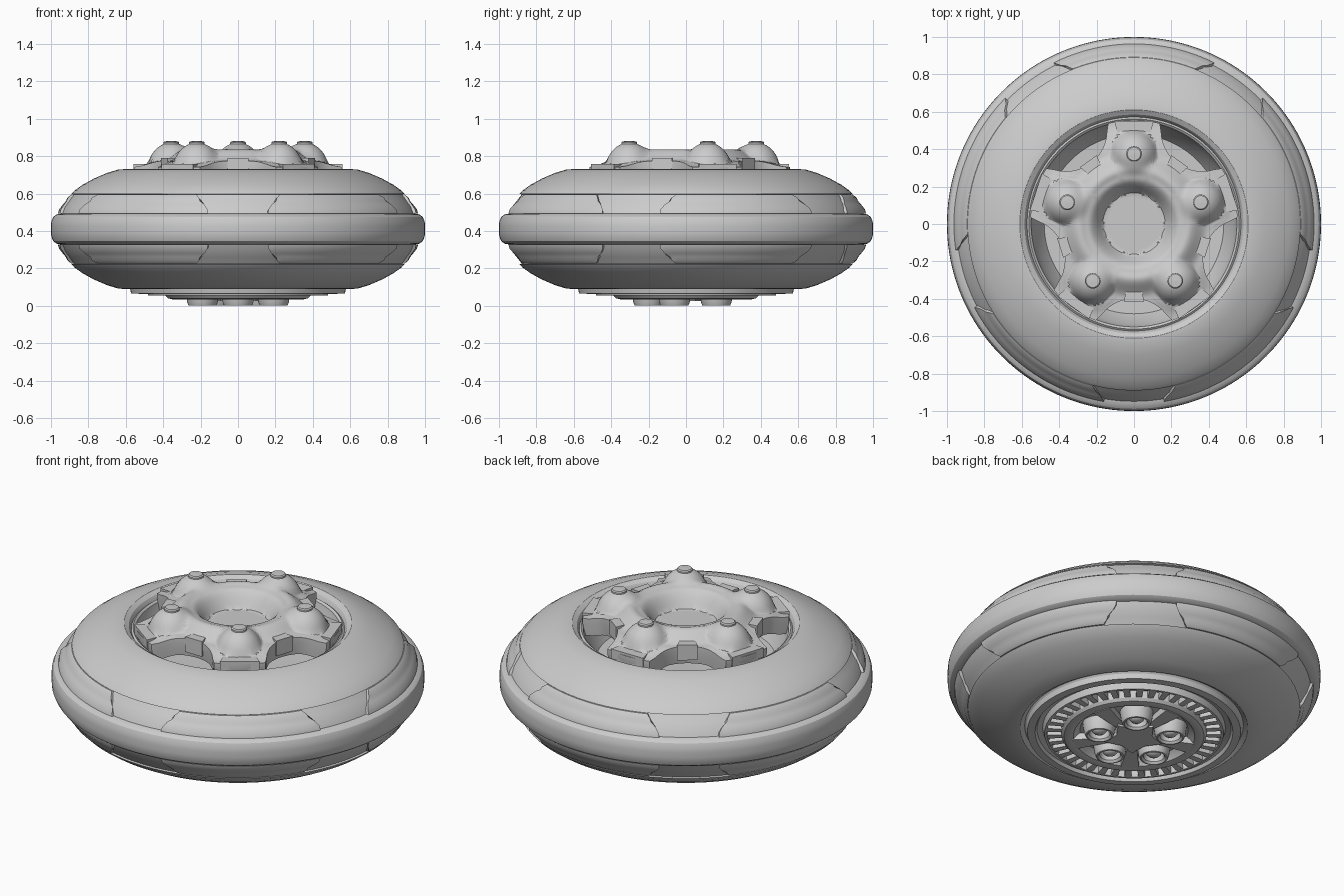
import bpy, bmesh, math
from math import sin, cos, pi, radians, sqrt, hypot, exp
from mathutils import Vector

if "Cube" in bpy.data.objects:
    bpy.data.objects.remove(bpy.data.objects["Cube"])

grey = bpy.data.materials.new("plain_grey")
grey.diffuse_color = (0.6, 0.6, 0.6, 1)
grey.use_nodes = True
grey.node_tree.nodes["Principled BSDF"].inputs["Base Color"].default_value = grey.diffuse_color
MID = 0.41  # mirror height of the tyre


def finish(name, bm):
    bmesh.ops.remove_doubles(bm, verts=bm.verts, dist=1e-5)
    bmesh.ops.recalc_face_normals(bm, faces=bm.faces)
    me = bpy.data.meshes.new(name)
    bm.to_mesh(me)
    bm.free()
    me.materials.append(grey)
    ob = bpy.data.objects.new(name, me)
    bpy.context.collection.objects.link(ob)
    bpy.ops.object.select_all(action='DESELECT')
    ob.select_set(True)
    bpy.context.view_layer.objects.active = ob
    bpy.ops.object.shade_smooth_by_angle(angle=radians(28))
    return ob


def skin(bm, rows, closed=False):
    """Join rows of points with quads."""
    vs = [[bm.verts.new(p) for p in row] for row in rows]
    n = len(vs[0])
    for a, b in zip(vs, vs[1:]):
        for i in range(n if closed else n - 1):
            j = (i + 1) % n
            bm.faces.new((a[i], a[j], b[j], b[i]))
    return vs


def polar(r, a, z):
    return Vector((r * cos(a), r * sin(a), z))


def lathe(bm, profile, n=120, at=(0, 0)):
    off = Vector((at[0], at[1], 0))
    skin(bm, [[off + polar(max(r, 1e-4), 2 * pi * i / n, z) for i in range(n)]
              for r, z in profile], True)


def interp(pts, x):
    for (x0, y0), (x1, y1) in zip(pts, pts[1:]):
        if x <= x1:
            t = (x - x0) / (x1 - x0)
            t = t * t * (3 - 2 * t)
            return y0 + (y1 - y0) * t
    return pts[-1][1]


# Tyre: half profile mirrored about the middle height
half = [(0.56, 0.64), (0.57, 0.69), (0.585, 0.715), (0.61, 0.73), (0.64, 0.728),
        (0.70, 0.71), (0.77, 0.68), (0.83, 0.647), (0.875, 0.615), (0.89, 0.598),
        (0.878, 0.595), (0.905, 0.56), (0.93, 0.53), (0.948, 0.492),
        (0.97, 0.488), (0.988, 0.475), (0.998, 0.45), (1.0, 0.425)]
bm = bmesh.new()
lathe(bm, half + [(r, 2 * MID - z) for r, z in reversed(half)], 160)
finish("tyre", bm)

# Long fluted tread blocks, five on each shoulder
block = [(0.86, 0.594, 14.5), (0.892, 0.594, 14.5), (0.912, 0.578, 13.2), (0.92, 0.56, 12.8),
         (0.937, 0.54, 11.0), (0.957, 0.515, 9.8), (0.963, 0.492, 9.6), (0.90, 0.492, 9.6)]
bm = bmesh.new()
for k in range(5):
    for flip in (False, True):
        rows = []
        for i in range(25):
            row = []
            for r, z, hw in block:
                a = -90 + 72 * k + hw + (72 - 2 * hw) * i / 24
                row.append(polar(r, radians(a), 2 * MID - z if flip else z))
            rows.append(row)
        vs = skin(bm, rows, True)
        bm.faces.new(vs[0])
        bm.faces.new(vs[-1])
finish("tread_blocks", bm)

# Upper hub cover: height field with five domes and five scalloped openings
bowl = [(0, 0.66), (0.10, 0.668), (0.25, 0.825), (0.29, 0.835), (0.40, 0.775), (0.56, 0.742)]
BUMPS = [radians(90 + 72 * k) for k in range(5)]
bump_xy = [(0.375 * cos(a), 0.375 * sin(a)) for a in BUMPS]


def hub_edge(a):
    d = (a - radians(-90) + radians(36)) % radians(72) - radians(36)
    q = 0.22 ** 2 - (0.62 * sin(d)) ** 2
    return min(0.555, 0.62 * cos(d) - sqrt(q)) if q > 0 else 0.555


def hub_z(x, y):
    z = interp(bowl, hypot(x, y))
    d = min(hypot(x - bx, y - by) for bx, by in bump_xy)
    dome = 0.73 + 0.142 * sqrt(max(0, 1 - (d / 0.125) ** 2))
    m = max(z, dome)
    return m + 0.012 * exp(-abs(z - dome) / 0.02) if d < 0.15 else m


N = 200
bm = bmesh.new()
rows = []
for j in range(41):
    row = []
    for i in range(N):
        a = 2 * pi * i / N
        p = polar(max(hub_edge(a) * j / 40, 1e-4), a, 0)
        p.z = hub_z(p.x, p.y)
        row.append(p)
    rows.append(row)
for drop, s in ((0.03, 1.0), (0.10, 0.97)):
    rows.append([Vector((p.x * s, p.y * s, min(p.z, 0.77) - drop)) for p in rows[40]])
skin(bm, rows, True)
hub = finish("hub_cover", bm)

# Small caps on the domes
bm = bmesh.new()
for x, y in bump_xy:
    lathe(bm, [(0.042, 0.84), (0.042, 0.873), (0.036, 0.879), (0.0, 0.881)], 24, (x, y))
finish("dome_caps", bm)


def radial_boxes(name, count, start, r0, r1, w0, w1, z0, z1):
    bm = bmesh.new()
    for k in range(count):
        a = start + 2 * pi * k / count
        u, v = Vector((cos(a), sin(a), 0)), Vector((-sin(a), cos(a), 0))
        rows = [[u * r + v * s * w + Vector((0, 0, z)) for s, z in
                 ((-1, z0), (1, z0), (1, z1), (-1, z1))] for r, w in ((r0, w0), (r1, w1))]
        vs = skin(bm, rows, True)
        bm.faces.new(vs[0])
        bm.faces.new(vs[1])
    return finish(name, bm)


# Tabs at the openings and flange plates at the lobes
radial_boxes("opening_tabs", 5, radians(-90), 0.33, 0.415, 0.035, 0.055, 0.70, 0.79)
radial_boxes("flange_plates", 5, radians(90), 0.47, 0.552, 0.085, 0.105, 0.70, 0.757)

# Inner barrel seen through the openings
bm = bmesh.new()
lathe(bm, [(0.575, 0.69), (0.562, 0.70), (0.55, 0.69), (0.53, 0.60), (0.48, 0.52), (0, 0.50)])
finish("inner_barrel", bm)

# Lower rim with stepped flange and raised ring
bm = bmesh.new()
lathe(bm, [(0.60, 0.12), (0.578, 0.095), (0.572, 0.066), (0.53, 0.064), (0.52, 0.082),
           (0.49, 0.09), (0.48, 0.055), (0.467, 0.055), (0.46, 0.095), (0.395, 0.095),
           (0.388, 0.055), (0.375, 0.04), (0.35, 0.034), (0.325, 0.04), (0.31, 0.06),
           (0.29, 0.075), (0, 0.06)])
finish("lower_rim", bm)

# Ribs between the vent slots
radial_boxes("vent_ribs", 40, 0, 0.385, 0.47, 0.015, 0.019, 0.058, 0.10)

# Star plate and spokes between the lug sockets
bm = bmesh.new()
star = [(0.10 if i % 2 else 0.16, radians(90 + 36 * i)) for i in range(10)]
vs = skin(bm, [[polar(r + e, a, z) for r, a in star]
               for e, z in ((0.02, 0.07), (0, 0.025))], True)
bm.faces.new(vs[1])
finish("star_plate", bm)
radial_boxes("lower_spokes", 5, radians(90), 0.13, 0.33, 0.025, 0.05, 0.035, 0.08)

# Lug sockets with rounded nuts
bm = bmesh.new()
for k in range(5):
    a = radians(54 + 72 * k)
    c = (0.2 * cos(a), 0.2 * sin(a))
    lathe(bm, [(0.09, 0.075), (0.082, 0.02), (0.075, 0.002), (0.066, 0.0), (0.056, 0.012),
               (0.053, 0.06), (0.042, 0.06), (0.040, 0.03), (0.03, 0.018), (0.016, 0.012),
               (0, 0.01)], 32, c)
finish("lug_sockets", bm)
